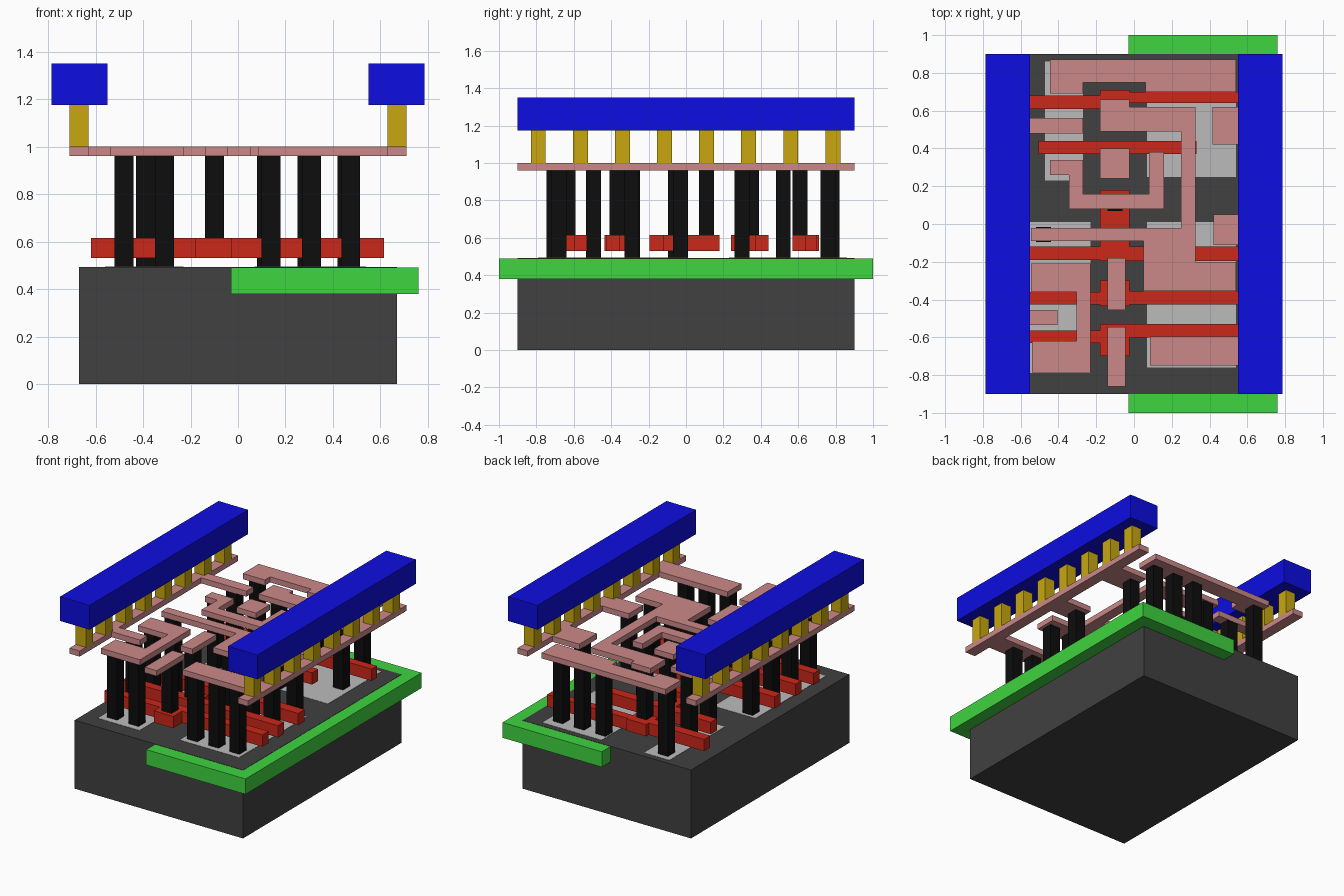
import bpy, bmesh


def material(name, rgb):
    m = bpy.data.materials.new(name)
    m.diffuse_color = (*rgb, 1)
    return m


DARK = material("dark_grey", (0.052, 0.052, 0.052))
GREEN = material("green", (0.05, 0.66, 0.05))
LIGHT = material("light_grey", (0.5, 0.5, 0.5))
RED = material("red", (0.6, 0.02, 0.01))
BLACK = material("black", (0.004, 0.004, 0.004))
PINK = material("pink", (0.6, 0.25, 0.25))
GOLD = material("gold", (0.58, 0.39, 0.005))
BLUE = material("blue", (0.004, 0.004, 0.75))


def slab(name, outlines, z0, z1, mat):
    """Extrude one or more flat outlines from z0 up to z1 as one object."""
    bm = bmesh.new()
    for pts in outlines:
        face = bm.faces.new([bm.verts.new((x, y, z0)) for x, y in pts])
        out = bmesh.ops.extrude_face_region(bm, geom=[face])
        top = [v for v in out["geom"] if isinstance(v, bmesh.types.BMVert)]
        bmesh.ops.translate(bm, verts=top, vec=(0, 0, z1 - z0))
    bmesh.ops.recalc_face_normals(bm, faces=bm.faces)
    mesh = bpy.data.meshes.new(name)
    bm.to_mesh(mesh)
    bm.free()
    mesh.materials.append(mat)
    obj = bpy.data.objects.new(name, mesh)
    bpy.context.collection.objects.link(obj)
    return obj


def rect(x0, x1, y0, y1):
    return [(x0, y0), (x1, y0), (x1, y1), (x0, y1)]


def square(x, y, h=0.04):
    return rect(x - h, x + h, y - h, y + h)


# Base block, well plate and doped areas
slab("substrate", [rect(-0.67, 0.67, -0.9, 0.9)], 0, 0.492, DARK)
slab("well", [rect(-0.03, 0.76, -1, 1)], 0.38, 0.49, GREEN)
slab("doped_areas", [rect(-0.56, -0.23, -0.79, 0.01), rect(-0.47, -0.27, 0.23, 0.86),
                     rect(0.07, 0.54, -0.76, 0.01), rect(0.07, 0.54, 0.25, 0.86)],
     0.40, 0.494, LIGHT)

# Gate strips: left strip and right strip meeting in a wider pad
L, R, A, B = -0.62, 0.615, -0.18, -0.025
gates = [  # (left end, right end, left y range, right y range, pad y range)
    (L, R, (0.61, 0.68), (0.64, 0.70), (0.57, 0.71)),
    (-0.505, 0.33, (0.37, 0.44), (0.37, 0.44), (0.24, 0.44)),
    (L, R, (-0.19, -0.12), (-0.195, -0.12), (-0.195, 0.18)),
    (L, R, (-0.425, -0.36), (-0.425, -0.355), (-0.435, -0.30)),
    (L, R, (-0.63, -0.565), (-0.60, -0.53), (-0.70, -0.53)),
]
for i, (x0, x1, l, r, p) in enumerate(gates):
    slab(f"gate_strip_{i + 1}", [[
        (x0, l[0]), (A, l[0]), (A, p[0]), (B, p[0]), (B, r[0]), (x1, r[0]),
        (x1, r[1]), (B, r[1]), (B, p[1]), (A, p[1]), (A, l[1]), (x0, l[1])]],
        0.53, 0.615, RED)

# Contact posts from the base to the metal layer
posts = [(x, -0.68) for x in (0.14, 0.31, 0.475)]
posts += [(x, -0.29) for x in (0.14, 0.31, 0.475)]
posts += [(x, 0.76) for x in (0.12, 0.29, 0.46)]
posts += [(0.46, 0.52), (0.475, -0.03), (0.12, 0.30)]
posts += [(-0.39, y) for y in (0.78, 0.52, 0.30)]
posts += [(-0.48, y) for y in (-0.055, -0.285, -0.495, -0.705)]
posts += [(-0.31, -0.285), (-0.31, -0.705)]
slab("base_contacts", [square(*p) for p in posts], 0.49, 0.96, BLACK)

# Contact posts standing on the gate pads
slab("gate_contacts", [square(-0.1, y) for y in (0.61, 0.35, 0.11, -0.37, -0.63)],
     0.61, 0.96, BLACK)

# Metal tracks
tracks = {
    "top_track": [(-0.445, 0.69), (-0.27, 0.69), (-0.27, 0.75), (0.06, 0.75),
                  (0.06, 0.70), (0.54, 0.70), (0.54, 0.87), (-0.445, 0.87)],
    "snake_track": [(-0.18, 0.49), (0.25, 0.49), (0.25, -0.02), (-0.545, -0.02),
                    (-0.545, -0.09), (0.05, -0.09), (0.05, -0.355), (0.54, -0.355),
                    (0.54, -0.20), (0.325, -0.20), (0.325, 0.62), (-0.025, 0.62),
                    (-0.025, 0.66), (-0.18, 0.66)],
    "hook_track": [(-0.445, 0.26), (-0.345, 0.26), (-0.345, 0.08), (0.16, 0.08),
                   (0.16, 0.38), (0.08, 0.38), (0.08, 0.16), (-0.27, 0.16),
                   (-0.27, 0.34), (-0.445, 0.34)],
    "bracket_track": [(-0.545, -0.36), (-0.305, -0.36), (-0.305, -0.62), (-0.54, -0.62),
                      (-0.54, -0.785), (-0.23, -0.785), (-0.23, -0.21), (-0.545, -0.21)],
    "centre_pad": rect(-0.18, -0.025, 0.24, 0.40),
    "short_track": rect(-0.14, -0.045, -0.455, -0.18),
    "front_track": rect(-0.14, -0.045, -0.86, -0.545),
}
for name, pts in tracks.items():
    slab(name, [pts], 0.96, 1.0, PINK)

# Side rails with branches, outlined as combs
branches = {-1: [(0.27, 0.48, 0.56), (0.405, -0.535, -0.455)],
            1: [(0.415, 0.42, 0.62), (0.42, -0.11, 0.05), (0.085, -0.75, -0.595)]}
for s, side in ((-1, "left"), (1, "right")):
    pts = [(s * 0.63, 0.9), (s * 0.71, 0.9), (s * 0.71, -0.9), (s * 0.63, -0.9)]
    for tip, y0, y1 in reversed(branches[s]):
        pts += [(s * 0.63, y0), (s * tip, y0), (s * tip, y1), (s * 0.63, y1)]
    slab(f"{side}_rail", [pts], 0.96, 1.0, PINK)
    # Row of vias carrying the top power bar
    slab(f"{side}_vias", [square(s * 0.67, -0.79 + i * 0.225) for i in range(8)],
         1.0, 1.18, GOLD)
    slab(f"{side}_power_bar", [rect(*sorted((s * 0.55, s * 0.785)), -0.9, 0.9)],
         1.175, 1.35, BLUE)
